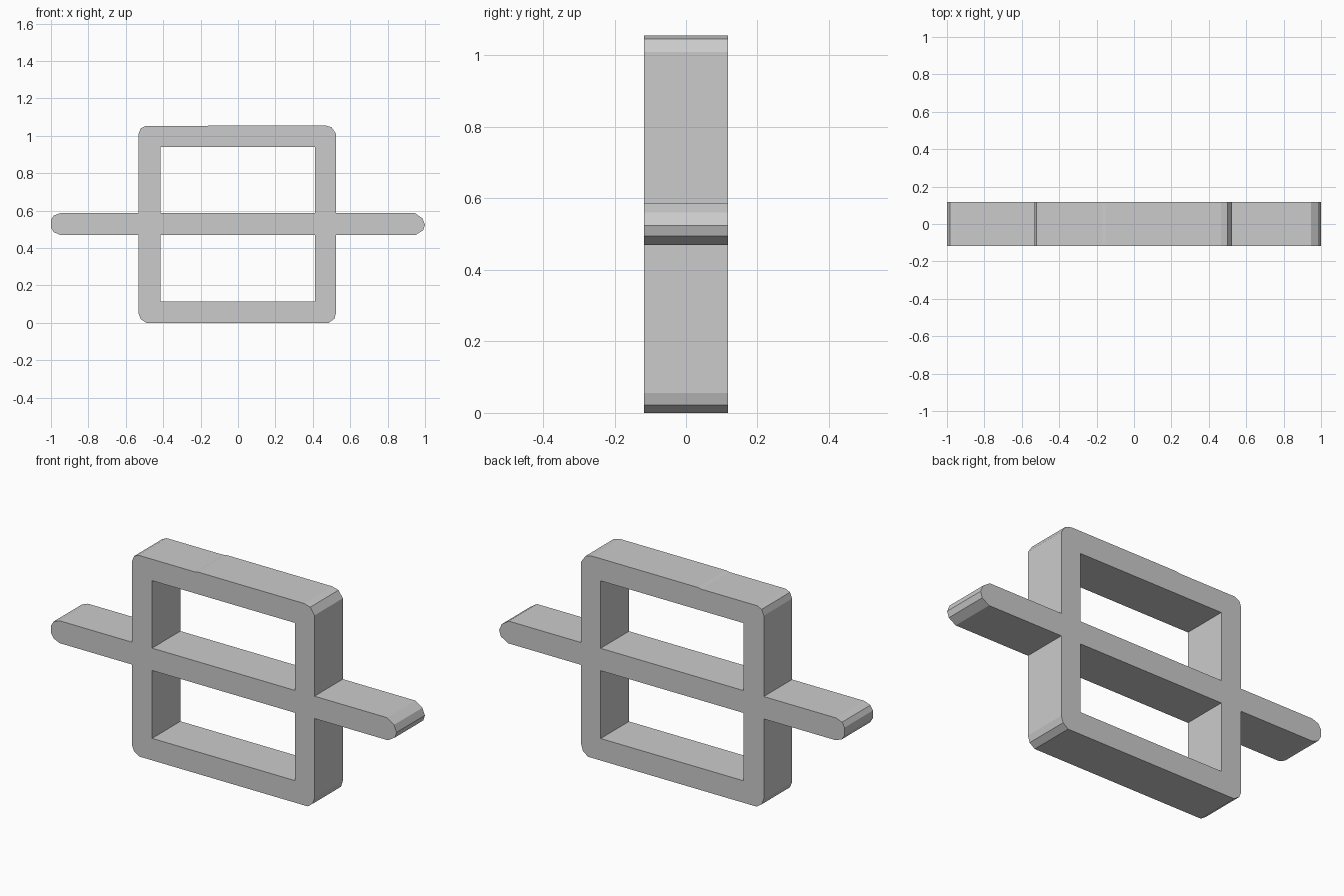
import bpy

cube = bpy.data.objects.get("Cube")
if cube:
    bpy.data.objects.remove(cube, do_unlink=True)

HALF_DEPTH = 0.117
BAR_LOW, BAR_HIGH = 0.47, 0.587
LEFT, RIGHT, TOP = -0.532, 0.525, 1.056

# Outer silhouette: crossbar ends and chamfered frame corners, clockwise
outline = [
    (-0.95, BAR_HIGH), (LEFT, BAR_HIGH),
    (LEFT, 1.01), (-0.52, 1.04), (-0.495, 1.052), (-0.17, 1.052), (-0.15, TOP),
    (0.465, TOP), (0.5, 1.046), (RIGHT, 1.01), (RIGHT, BAR_HIGH),
    (0.945, BAR_HIGH), (0.985, 0.56), (1, 0.525), (0.99, 0.495), (0.95, BAR_LOW),
    (RIGHT, BAR_LOW), (RIGHT, 0.055), (0.515, 0.022), (0.485, 0),
    (-0.49, 0), (-0.52, 0.02), (LEFT, 0.05), (LEFT, BAR_LOW),
    (-0.95, BAR_LOW), (-0.985, 0.485), (-1, 0.51), (-1, 0.55), (-0.985, 0.574),
]


def opening(low, high):
    return [(-0.415, low), (0.412, low), (0.412, high), (-0.415, high)]


# Filled profile with two rectangular openings, extruded along y
curve = bpy.data.curves.new("frame_profile", "CURVE")
curve.dimensions = "2D"
curve.fill_mode = "BOTH"
curve.extrude = HALF_DEPTH
for loop in (outline, opening(0.115, BAR_LOW), opening(BAR_HIGH, 0.94)):
    spline = curve.splines.new("POLY")
    spline.points.add(len(loop) - 1)
    spline.use_cyclic_u = True
    for point, (x, z) in zip(spline.points, loop):
        point.co = (x, z, 0, 1)

frame = bpy.data.objects.new("frame_with_crossbar", curve)
bpy.context.collection.objects.link(frame)
frame.rotation_euler.x = 1.5707963

# Turn the profile into a closed flat-shaded mesh
bpy.ops.object.select_all(action="DESELECT")
frame.select_set(True)
bpy.context.view_layer.objects.active = frame
bpy.ops.object.convert(target="MESH")
bpy.ops.object.transform_apply(location=False, rotation=True, scale=False)
bpy.ops.object.mode_set(mode="EDIT")
bpy.ops.mesh.select_all(action="SELECT")
bpy.ops.mesh.remove_doubles(threshold=0.0005)
bpy.ops.mesh.normals_make_consistent(inside=False)
bpy.ops.object.mode_set(mode="OBJECT")
bpy.ops.object.shade_flat()

# Single plain grey
grey = bpy.data.materials.new("light_grey")
grey.use_nodes = True
colour = (0.6, 0.6, 0.6, 1)
grey.diffuse_color = colour
grey.node_tree.nodes["Principled BSDF"].inputs["Base Color"].default_value = colour
frame.data.materials.clear()
frame.data.materials.append(grey)
